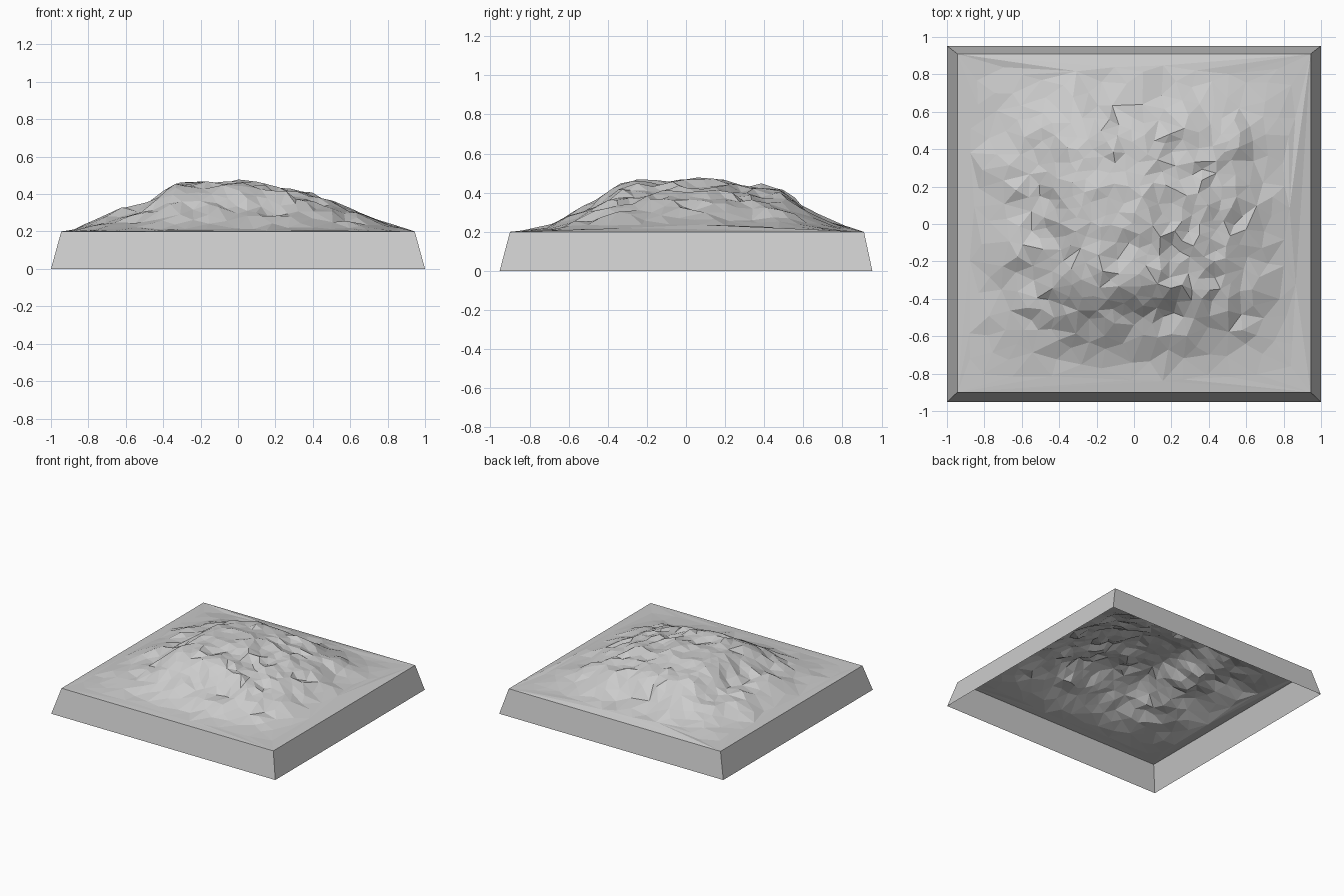
import bpy, bmesh, random
from mathutils import Vector, geometry, noise

cube = bpy.data.objects.get("Cube")
if cube:
    bpy.data.objects.remove(cube, do_unlink=True)

random.seed(7)
RIM_Z, PEAK = 0.2, 0.27
X0, X1, Y0, Y1 = -0.945, 0.945, -0.9, 0.91

# Ridge outlines: (position, height above the rim)
ALONG_X = [(X0, 0), (-0.88, .01), (-0.75, .06), (-0.62, .115), (-0.53, .125),
           (-0.42, .19), (-0.33, .26), (-0.1, .27), (0.08, .255), (0.2, .225),
           (0.35, .205), (0.5, .155), (0.65, .09), (0.8, .04), (X1, 0)]
ALONG_Y = [(Y0, 0), (-0.72, .02), (-0.6, .08), (-0.5, .125), (-0.35, .235),
           (-0.2, .255), (0, .27), (0.2, .27), (0.3, .24), (0.43, .225),
           (0.55, .17), (0.65, .085), (0.8, .03), (Y1, 0)]


def sample(outline, t):
    for (a, ha), (b, hb) in zip(outline, outline[1:]):
        if t <= b:
            return ha + (hb - ha) * (t - a) / (b - a)
    return 0


def height(x, y):
    h = sample(ALONG_X, x) * sample(ALONG_Y, y) / PEAK
    rough = noise.noise(Vector((x * 5, y * 5, 3))) * 0.035
    rough += random.uniform(-0.016, 0.016)
    return RIM_Z + max(0, min(h + rough * min(1, h / 0.06), 0.278))


# Irregular scatter of points, denser toward the middle
corners = [Vector(c) for c in ((X0, Y0), (X1, Y0), (X1, Y1), (X0, Y1))]
points = list(corners)
for _ in range(9000):
    p = Vector((random.uniform(-0.88, 0.88), random.uniform(-0.84, 0.85)))
    edge = max(abs(p.x) / X1, abs(p.y) / Y1)
    gap = 0.055 + 0.13 * max(0, edge - 0.55)
    if all((p - q).length > gap for q in points):
        points.append(p)

# Faceted hill joined to an open, sloping skirt
verts, _, faces, *_ = geometry.delaunay_2d_cdt(
    points, [(0, 1), (1, 2), (2, 3), (3, 0)], [], 0, 1e-5)
bm = bmesh.new()
hill = []
for v in verts:
    rim = any((v - c).length < 1e-4 for c in corners)
    hill.append(bm.verts.new((v.x, v.y, RIM_Z if rim else height(v.x, v.y))))
for f in faces:
    bm.faces.new([hill[i] for i in f])
rim = [min(hill, key=lambda v: (v.co.xy - c).length) for c in corners]
foot = [bm.verts.new((1 if c.x > 0 else -1, 0.953 if c.y > 0 else -0.953, 0))
        for c in corners]
for i in range(4):
    j = (i + 1) % 4
    bm.faces.new((foot[i], foot[j], rim[j], rim[i]))
bmesh.ops.recalc_face_normals(bm, faces=bm.faces[:])
if sum(f.normal.z * f.calc_area() for f in bm.faces) < 0:
    bmesh.ops.reverse_faces(bm, faces=bm.faces[:])

mesh = bpy.data.meshes.new("rocky_hill")
bm.to_mesh(mesh)
bm.free()
terrain = bpy.data.objects.new("rocky_hill", mesh)
bpy.context.collection.objects.link(terrain)

# Plain stone colour
stone = bpy.data.materials.new("stone grey")
stone.use_nodes = True
grey = (0.6, 0.6, 0.6, 1)
stone.diffuse_color = grey
stone.node_tree.nodes["Principled BSDF"].inputs["Base Color"].default_value = grey
mesh.materials.append(stone)
